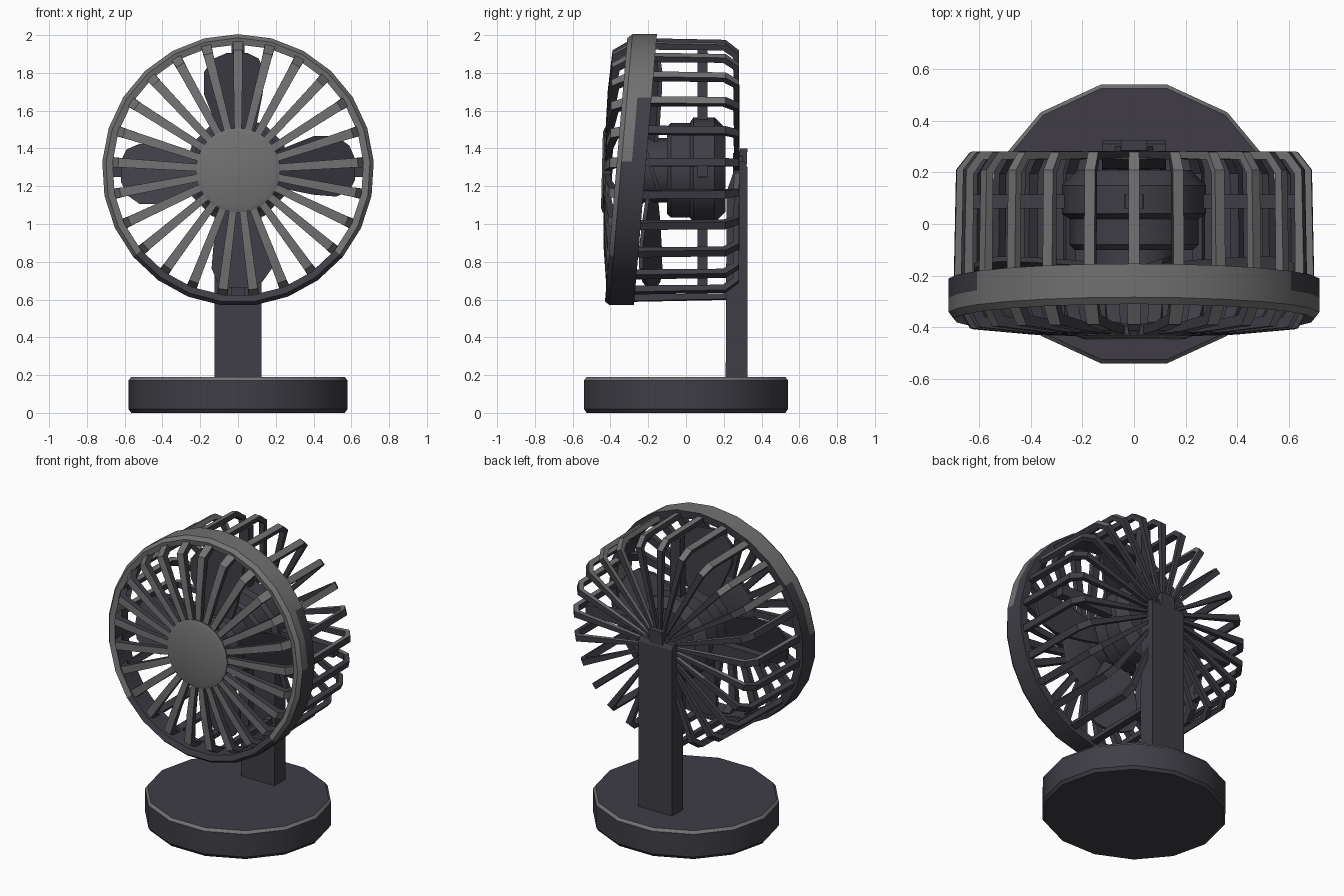
import bpy, bmesh, math
from mathutils import Vector

if "Cube" in bpy.data.objects:
    bpy.data.objects.remove(bpy.data.objects["Cube"])

CZ = 1.285      # height of the fan axis
BARS = 25

def material(name, col):
    m = bpy.data.materials.new(name)
    m.diffuse_color = (*col, 1)
    m.use_nodes = True
    m.node_tree.nodes["Principled BSDF"].inputs["Base Color"].default_value = m.diffuse_color
    return m

DARK = material("charcoal", (0.050, 0.048, 0.060))
GREY = material("worn grey", (0.165, 0.165, 0.165))

def finish(name, bm, rule=None, smooth=False):
    """Make the object; rule(centre, normal) is True where a face is grey."""
    bmesh.ops.recalc_face_normals(bm, faces=bm.faces)
    bm.normal_update()
    if rule:
        for f in bm.faces:
            f.material_index = int(bool(rule(f.calc_center_median(), f.normal)))
    me = bpy.data.meshes.new(name)
    bm.to_mesh(me)
    bm.free()
    me.materials.append(DARK)
    me.materials.append(GREY)
    ob = bpy.data.objects.new(name, me)
    bpy.context.collection.objects.link(ob)
    if smooth:
        bpy.ops.object.select_all(action='DESELECT')
        bpy.context.view_layer.objects.active = ob
        ob.select_set(True)
        bpy.ops.object.shade_smooth_by_angle(angle=math.radians(33))
    return ob

def shear(bm, k):
    """Lean the part so its top sits further back."""
    for v in bm.verts:
        v.co.y += k * (v.co.z - CZ)

def lathe(bm, profile, n, closed=False):
    """Spin (radius, y) points round the fan axis."""
    rings = []
    for r, y in profile:
        rings.append([bm.verts.new((r * math.sin(2 * math.pi * i / n), y,
                                    CZ + r * math.cos(2 * math.pi * i / n)))
                      for i in range(n)])
    pairs = list(zip(rings, rings[1:]))
    if closed:
        pairs.append((rings[-1], rings[0]))
    for a, b in pairs:
        for i in range(n):
            j = (i + 1) % n
            bm.faces.new((a[i], a[j], b[j], b[i]))
    if not closed:
        bm.faces.new(rings[0])
        bm.faces.new(rings[-1])

def bars(bm, outer, inner, widths, n=BARS):
    """Bent flat bars repeated round the axis; outer/inner are (radius, y) edges."""
    for i in range(n):
        a = 2 * math.pi * i / n
        out, tan = Vector((math.sin(a), 0, math.cos(a))), Vector((math.cos(a), 0, -math.sin(a)))
        secs = []
        for o, q, w in zip(outer, inner, widths):
            secs.append([bm.verts.new(Vector((0, y, CZ)) + out * r + tan * s * w / 2)
                         for (r, y), s in ((o, -1), (o, 1), (q, 1), (q, -1))])
        for p, q in zip(secs, secs[1:]):
            for j in range(4):
                k = (j + 1) % 4
                bm.faces.new((p[j], p[k], q[k], q[j]))
        bm.faces.new(secs[0])
        bm.faces.new(secs[-1])

# Base: fourteen-sided disc with bevelled rims
bm = bmesh.new()
levels = []
for r, z in ((0.565, 0), (0.58, 0.02), (0.58, 0.172), (0.565, 0.19)):
    levels.append([bm.verts.new((r * math.cos(2 * math.pi * i / 14),
                                 0.955 * r * math.sin(2 * math.pi * i / 14), z)) for i in range(14)])
for a, b in zip(levels, levels[1:]):
    for i in range(14):
        j = (i + 1) % 14
        bm.faces.new((a[i], a[j], b[j], b[i]))
bm.faces.new(levels[0])
bm.faces.new(levels[-1])
finish("base", bm, lambda c, n: 0.172 < c.z < 0.187, True)

# Stand: side profile extruded across x
def extrude_x(name, profile, half):
    bm = bmesh.new()
    f = bm.faces.new([bm.verts.new((-half, y, z)) for y, z in profile])
    ext = bmesh.ops.extrude_face_region(bm, geom=[f])
    bmesh.ops.translate(bm, vec=(2 * half, 0, 0),
                        verts=[v for v in ext["geom"] if isinstance(v, bmesh.types.BMVert)])
    return finish(name, bm)

extrude_x("stand", [(0.21, 0.18), (0.325, 0.18), (0.325, 1.30), (0.31, 1.33), (0.27, 1.33), (0.215, 1.17)], 0.125)
extrude_x("stand_top_tab", [(0.28, 1.28), (0.32, 1.28), (0.325, 1.40), (0.285, 1.40)], 0.05)

# Front ring, leaning back; worn grey on its upper and forward faces
bm = bmesh.new()
lathe(bm, [(0.70, -0.37), (0.72, -0.345), (0.72, -0.29), (0.72, -0.215), (0.67, -0.215), (0.665, -0.36)],
      BARS, True)
shear(bm, 0.085)
finish("front_ring", bm, lambda c, n: (n.y < -0.3 and c.z > 0.85) or n.z > 0.5 and c.z > CZ
       or (c.y < -0.27 and c.z > 1.4), True)

# Front grille spokes
bm = bmesh.new()
bars(bm, [(0.69, -0.31), (0.635, -0.405), (0.42, -0.425), (0.19, -0.432)],
     [(0.66, -0.29), (0.615, -0.365), (0.42, -0.39), (0.19, -0.40)],
     [0.055, 0.05, 0.045, 0.038])
shear(bm, 0.025)
finish("front_spokes", bm, lambda c, n: n.y < -0.3)

# Front centre cap
bm = bmesh.new()
lathe(bm, [(0.20, -0.445), (0.225, -0.435), (0.225, -0.40), (0.20, -0.39)], 20)
shear(bm, 0.025)
finish("front_cap", bm, lambda c, n: n.y < -0.3, True)

# Rear cage bars, bending in to the middle of the back
bm = bmesh.new()
bars(bm, [(0.70, -0.28), (0.69, 0.21), (0.635, 0.28), (0.35, 0.283), (0.05, 0.283)],
     [(0.665, -0.28), (0.66, 0.195), (0.62, 0.25), (0.35, 0.255), (0.05, 0.26)],
     [0.042, 0.042, 0.04, 0.03, 0.014])
finish("rear_cage_bars", bm, lambda c, n: n.z > 0.45 and c.z > CZ - 0.1)

# Small plate where the rear bars meet
bm = bmesh.new()
lathe(bm, [(0.09, 0.25), (0.09, 0.30)], 10)
finish("rear_plate", bm)

# Motor, rotor hub and motor mount arms
bm = bmesh.new()
lathe(bm, [(0.23, -0.10), (0.25, -0.08), (0.25, 0.02), (0.28, 0.04), (0.28, 0.15), (0.22, 0.21)], 12)
finish("motor", bm, None, True)
bm = bmesh.new()
lathe(bm, [(0.13, -0.26), (0.17, -0.23), (0.17, -0.09)], 12)
finish("rotor_hub", bm, None, True)
bm = bmesh.new()
bars(bm, [(0.665, 0.06), (0.2, 0.06)], [(0.665, 0.115), (0.2, 0.115)], [0.07, 0.08], 4)
finish("motor_mount_arms", bm)

# Four pitched blades, each a thin solid from a rounded outline
bm = bmesh.new()
outline = [(0.12, -0.06, 0.06), (0.25, -0.12, 0.10), (0.40, -0.18, 0.13),
           (0.52, -0.18, 0.14), (0.59, -0.13, 0.11), (0.62, -0.06, 0.05)]
for i in range(4):
    a = i * math.pi / 2
    out, tan = Vector((math.sin(a), 0, math.cos(a))), Vector((math.cos(a), 0, -math.sin(a)))
    secs = []
    for r, t0, t1 in outline:
        secs.append([bm.verts.new(Vector((0, -0.18 + 0.32 * t + d, CZ)) + out * r + tan * t)
                     for t, d in ((t0, -0.01), (t1, -0.01), (t1, 0.01), (t0, 0.01))])
    for p, q in zip(secs, secs[1:]):
        for j in range(4):
            k = (j + 1) % 4
            bm.faces.new((p[j], p[k], q[k], q[j]))
    bm.faces.new(secs[0])
    bm.faces.new(secs[-1])
finish("fan_blades", bm, None, True)
